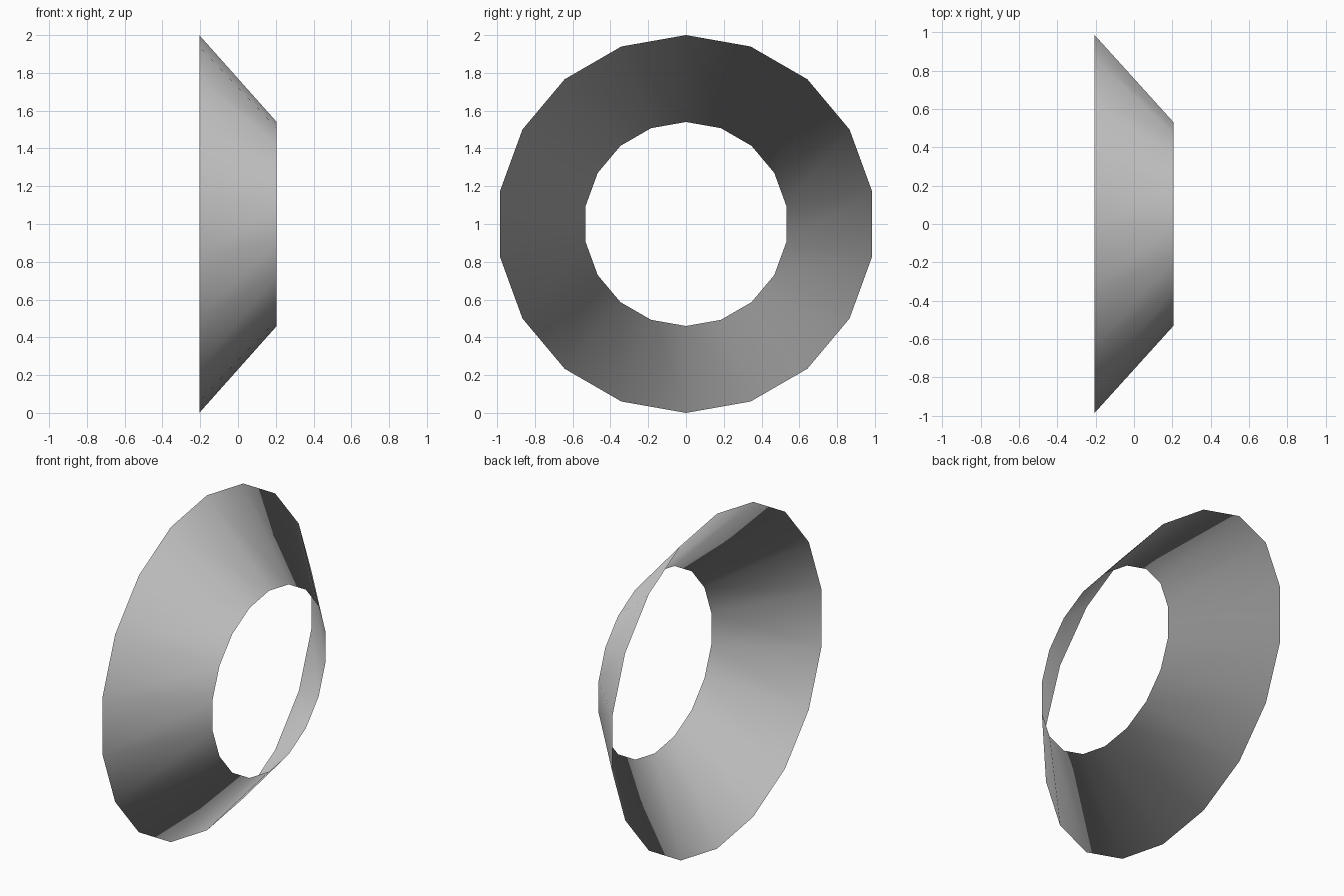
import bpy
import bmesh
from math import radians
from mathutils import Matrix, Vector

cube = bpy.data.objects.get("Cube")
if cube:
    bpy.data.objects.remove(cube, do_unlink=True)

SIDES = 18
OUTER, INNER, DEPTH = 1.0, 0.54, 0.41

# Plain grey material
grey = bpy.data.materials.new("grey")
grey.use_nodes = True
colour = (0.5, 0.5, 0.5, 1.0)
grey.diffuse_color = colour
grey.node_tree.nodes["Principled BSDF"].inputs["Base Color"].default_value = colour

# Open flared ring: a frustum without caps, its axis turned onto x
bm = bmesh.new()
bmesh.ops.create_cone(bm, cap_ends=False, segments=SIDES,
                      radius1=OUTER, radius2=INNER, depth=DEPTH)
turn = Matrix.Rotation(radians(90), 4, "Y")
bmesh.ops.transform(bm, matrix=turn, verts=bm.verts)

# Put a corner at the very top
top = max(bm.verts, key=lambda v: v.co.z).co
offset = Vector((top.y, top.z)).angle_signed(Vector((0, 1)))
bmesh.ops.rotate(bm, verts=bm.verts, matrix=Matrix.Rotation(-offset, 3, "X"))
bmesh.ops.recalc_face_normals(bm, faces=bm.faces)
for face in bm.faces:
    face.smooth = True
    if face.normal.dot(face.calc_center_median()) < 0:
        face.normal_flip()

mesh = bpy.data.meshes.new("flared_ring")
bm.to_mesh(mesh)
bm.free()
mesh.materials.append(grey)

# Smooth shading that runs straight out from the axis
mesh.normals_split_custom_set_from_vertices(
    [Vector((0, v.co.y, v.co.z)).normalized() for v in mesh.vertices])

ring = bpy.data.objects.new("flared_ring", mesh)
ring.location.z = OUTER
bpy.context.collection.objects.link(ring)
